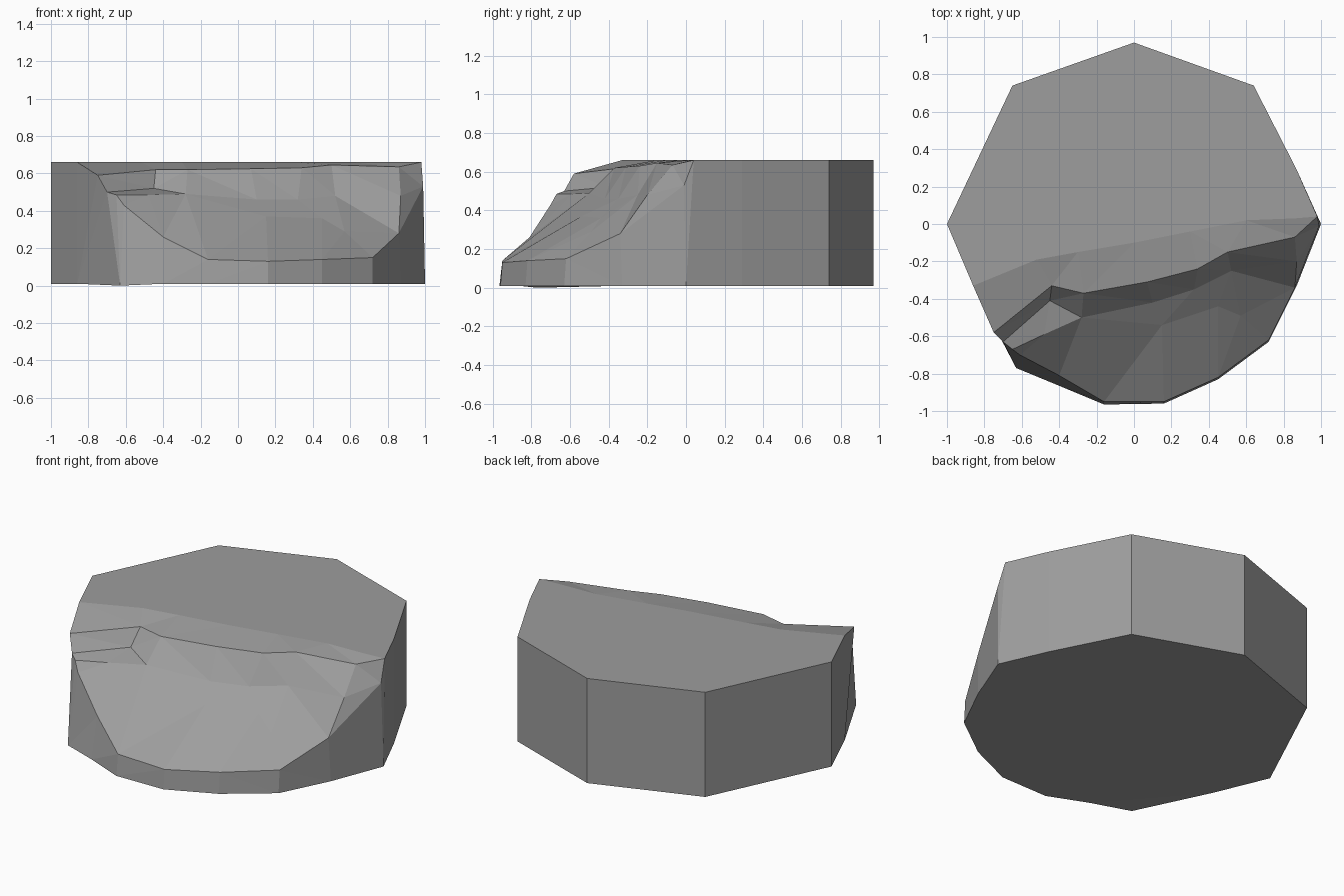
import bpy, bmesh

if "Cube" in bpy.data.objects:
    bpy.data.objects.remove(bpy.data.objects["Cube"])

BASE, TOP = 0.01, 0.66

# Contour lines of the worn front, left to right
plateau = [(x, y, TOP) for x, y in [(-.86, -.33), (-.52, -.19), (-.3, -.15), (0, -.1),
                                    (.3, -.04), (.6, .02), (.86, .03), (.98, .04)]]
brow = [(-.75, -.58, .59), (-.44, -.33, .62), (-.27, -.37, .62), (.07, -.31, .625),
        (.34, -.24, .63), (.5, -.15, .645), (.86, -.07, .635), (.98, .04, TOP)]
ledge = [(-.70, -.63, .50), (-.45, -.41, .52), (-.28, -.50, .49), (.1, -.42, .46),
         (.32, -.35, .46), (.52, -.25, .48), (.87, -.2, .48), (.99, -.01, .53)]
slope = [(-.65, -.67, .485), (-.48, -.59, .485), (-.28, -.50, .49), (.15, -.54, .37),
         (.45, -.44, .36), (.57, -.49, .29), (.86, -.34, .28), (.99, -.01, .53)]
rim = [(-.61, -.70, .43), (-.40, -.81, .26), (-.16, -.95, .14), (.16, -.95, .13),
       (.45, -.82, .14), (.72, -.62, .15), (.86, -.34, .28), (.99, -.01, .53)]
foot = [(x, y, BASE) for x, y in [(-.63, -.77), (-.40, -.865), (-.16, -.965), (.16, -.96),
                                  (.45, -.83), (.72, -.63), (.87, -.33), (1, 0)]]
foot[0] = (-.63, -.77, 0)
# Straight back wall, from right round to left
back = [(.87, .29), (.64, .74), (0, .97), (-.65, .74), (-1, 0)]

bm = bmesh.new()
cache = {}


def v(p):
    if p not in cache:
        cache[p] = bm.verts.new(p)
    return cache[p]


def face(*pts):
    vs = list(dict.fromkeys(v(p) for p in pts))
    if len(vs) > 2:
        bm.faces.new(vs)


# Eroded front
rows = [plateau, brow, ledge, slope, rim, foot]
for upper, lower in zip(rows, rows[1:]):
    for i in range(len(upper) - 1):
        face(upper[i], lower[i], lower[i + 1], upper[i + 1])

# Back wall
hi = [(x, y, TOP) for x, y in back]
lo = [(x, y, BASE) for x, y in back]
for i in range(len(back) - 1):
    face(lo[i], lo[i + 1], hi[i + 1], hi[i])
face(foot[-1], lo[0], hi[0], plateau[-1], rim[-1])

# Left wall beside the worn front
left_foot = (-.86, -.33, BASE)
face(hi[-1], lo[-1], left_foot, plateau[0])
face(plateau[0], left_foot, brow[0])
face(brow[0], left_foot, foot[0], ledge[0])
face(ledge[0], foot[0], slope[0])
face(slope[0], foot[0], rim[0])

# Plateau and underside
face(*plateau, *hi)
face(*foot, *lo, left_foot)

bmesh.ops.triangulate(bm, faces=[f for f in bm.faces if len(f.verts) > 3])
bmesh.ops.recalc_face_normals(bm, faces=bm.faces)
mesh = bpy.data.meshes.new("rock_slab")
bm.to_mesh(mesh)
bm.free()
obj = bpy.data.objects.new("rock_slab", mesh)
bpy.context.collection.objects.link(obj)

# Dark stone
stone = bpy.data.materials.new("dark_stone")
stone.diffuse_color = (.34, .34, .34, 1)
stone.use_nodes = True
stone.node_tree.nodes["Principled BSDF"].inputs["Base Color"].default_value = stone.diffuse_color
mesh.materials.append(stone)
